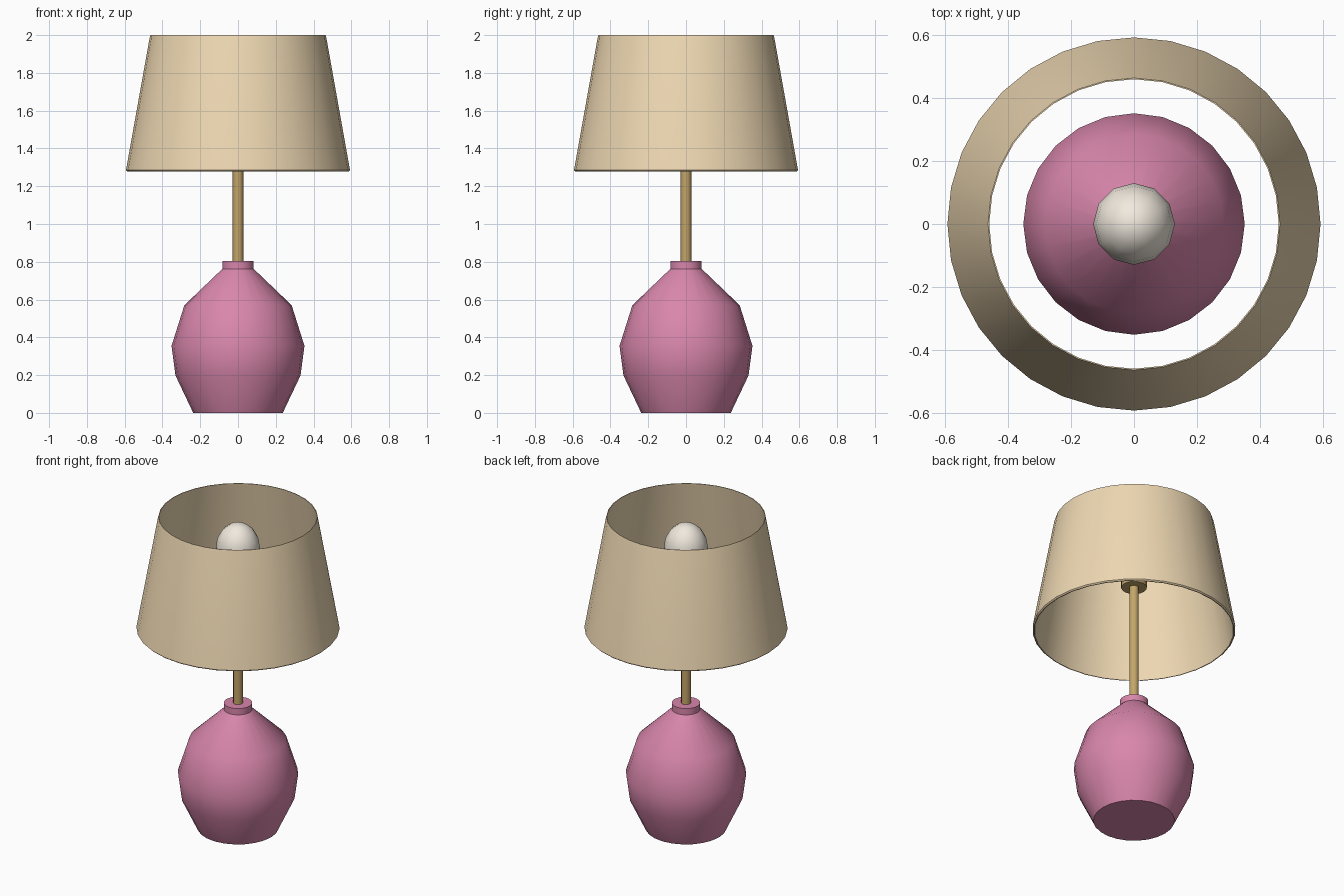
import bpy, bmesh
from math import sin, cos, tau, radians

if "Cube" in bpy.data.objects:
    bpy.data.objects.remove(bpy.data.objects["Cube"])


def mat(name, rgb):
    m = bpy.data.materials.new(name)
    m.diffuse_color = (*rgb, 1)
    m.use_nodes = True
    m.node_tree.nodes["Principled BSDF"].inputs["Base Color"].default_value = m.diffuse_color
    return m


def lathe(name, profile, sides, material, angle, closed=False):
    """Spin (radius, z) points around z; open profiles get end caps."""
    bm = bmesh.new()
    rings = [[bm.verts.new((r * cos(tau * i / sides), r * sin(tau * i / sides), z))
              for i in range(sides)] for r, z in profile]
    pairs = list(zip(rings, rings[1:]))
    if closed:
        pairs.append((rings[-1], rings[0]))
    else:
        bm.faces.new(rings[0][::-1])
        bm.faces.new(rings[-1])
    for a, b in pairs:
        for i in range(sides):
            j = (i + 1) % sides
            bm.faces.new((a[i], a[j], b[j], b[i]))
    bmesh.ops.recalc_face_normals(bm, faces=bm.faces)
    me = bpy.data.meshes.new(name)
    bm.to_mesh(me)
    bm.free()
    me.materials.append(material)
    ob = bpy.data.objects.new(name, me)
    bpy.context.collection.objects.link(ob)
    bpy.ops.object.select_all(action='DESELECT')
    ob.select_set(True)
    bpy.context.view_layer.objects.active = ob
    bpy.ops.object.shade_smooth_by_angle(angle=radians(angle))
    return ob


pink = mat("pink_glaze", (0.69, 0.24, 0.41))
brass = mat("brass", (0.55, 0.38, 0.14))
linen = mat("linen", (0.86, 0.69, 0.45))
white = mat("bulb_glass", (0.88, 0.82, 0.73))

# Ceramic body with neck collar
lathe("lamp_body", [(0.237, 0), (0.331, 0.198), (0.352, 0.355), (0.284, 0.57),
                    (0.075, 0.77)], 24, pink, 40)
lathe("neck_collar", [(0.083, 0.757), (0.083, 0.803)], 24, pink, 40)

# Stem and bulb socket
lathe("stem", [(0.028, 0.79), (0.028, 1.6)], 12, brass, 40)
lathe("bulb_socket", [(0.075, 1.568), (0.075, 1.68)], 16, brass, 40)

# Bulb
bpy.ops.mesh.primitive_uv_sphere_add(segments=12, ring_count=8, radius=0.13, location=(0, 0, 1.8))
bulb = bpy.context.object
bulb.name = "bulb"
bulb.scale.z = 1.2
bulb.data.materials.append(white)
bpy.ops.object.shade_smooth()

# Thin hollow shade, edges slightly chamfered
lathe("lampshade", [(0.586, 1.278), (0.593, 1.285), (0.468, 1.985), (0.464, 2.0),
                    (0.460, 2.0), (0.581, 1.278)], 32, linen, 40, closed=True)
